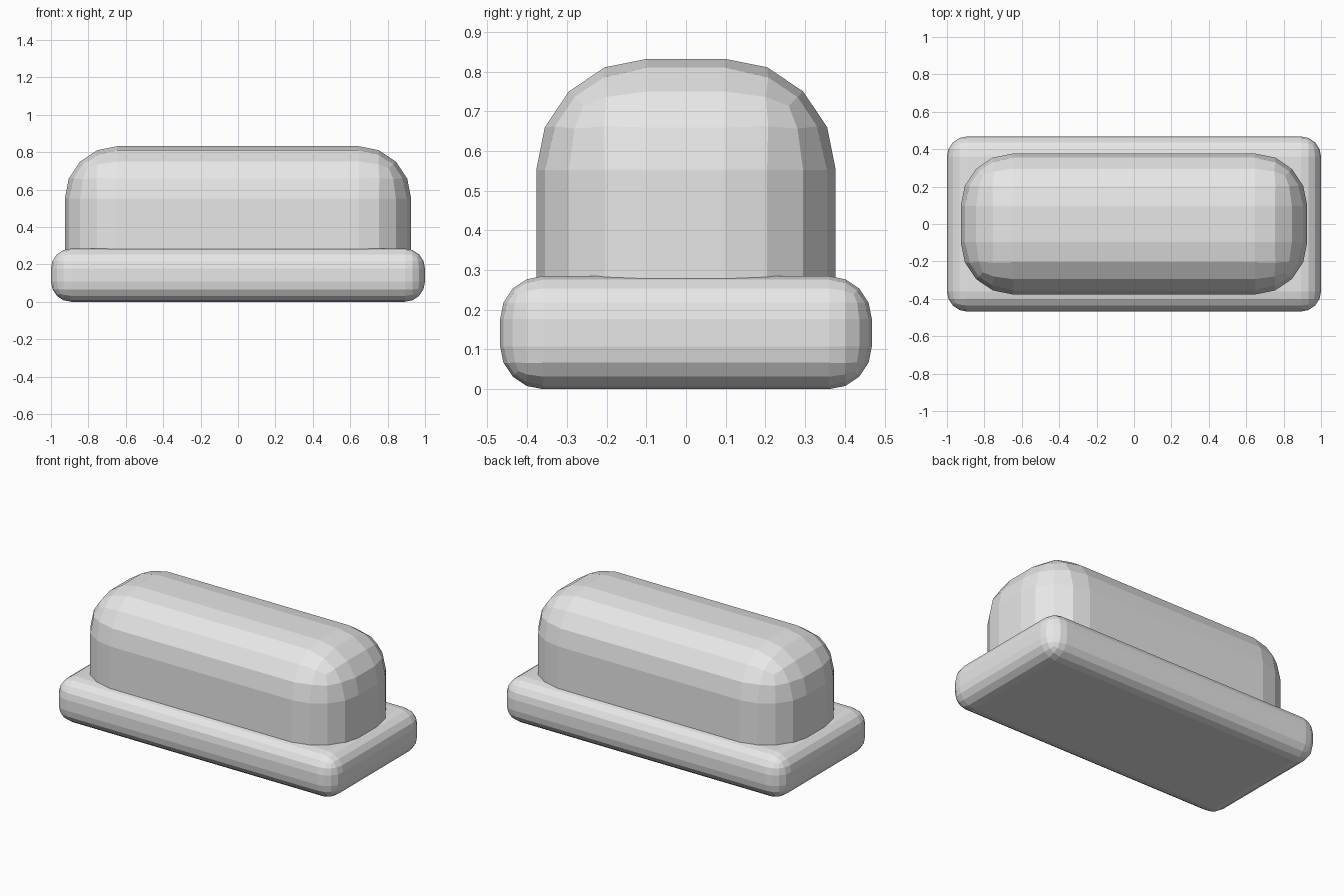
import bpy, bmesh

if "Cube" in bpy.data.objects:
    bpy.data.objects.remove(bpy.data.objects["Cube"])

grey = bpy.data.materials.new("light_grey")
grey.diffuse_color = (0.8, 0.8, 0.8, 1)
grey.use_nodes = True
grey.node_tree.nodes["Principled BSDF"].inputs["Base Color"].default_value = grey.diffuse_color


def rounded_box(name, half_x, half_y, z0, z1, radius, segments, round_bottom):
    """Box with rounded edges; the bottom is left open and square if not rounded."""
    bm = bmesh.new()
    bmesh.ops.create_cube(bm, size=1)
    for v in bm.verts:
        v.co.x *= 2 * half_x
        v.co.y *= 2 * half_y
        v.co.z = z1 if v.co.z > 0 else z0
    edges = [e for e in bm.edges
             if round_bottom or max(v.co.z for v in e.verts) > z0 + 0.01]
    bmesh.ops.bevel(bm, geom=edges, offset=radius, offset_type='OFFSET',
                    segments=segments, profile=0.5, affect='EDGES')
    if not round_bottom:
        bm.normal_update()
        bottom = [f for f in bm.faces if f.normal.z < -0.9]
        bmesh.ops.delete(bm, geom=bottom, context='FACES')
    mesh = bpy.data.meshes.new(name)
    bm.to_mesh(mesh)
    bm.free()
    mesh.materials.append(grey)
    obj = bpy.data.objects.new(name, mesh)
    bpy.context.collection.objects.link(obj)
    return obj


# Low cushion-edged slab
rounded_box("base_slab", 1.0, 0.468, 0.0, 0.285, 0.108, 4, True)

# Tall rounded body sitting on the slab
rounded_box("rounded_body", 0.926, 0.377, 0.26, 0.832, 0.28, 4, False)
